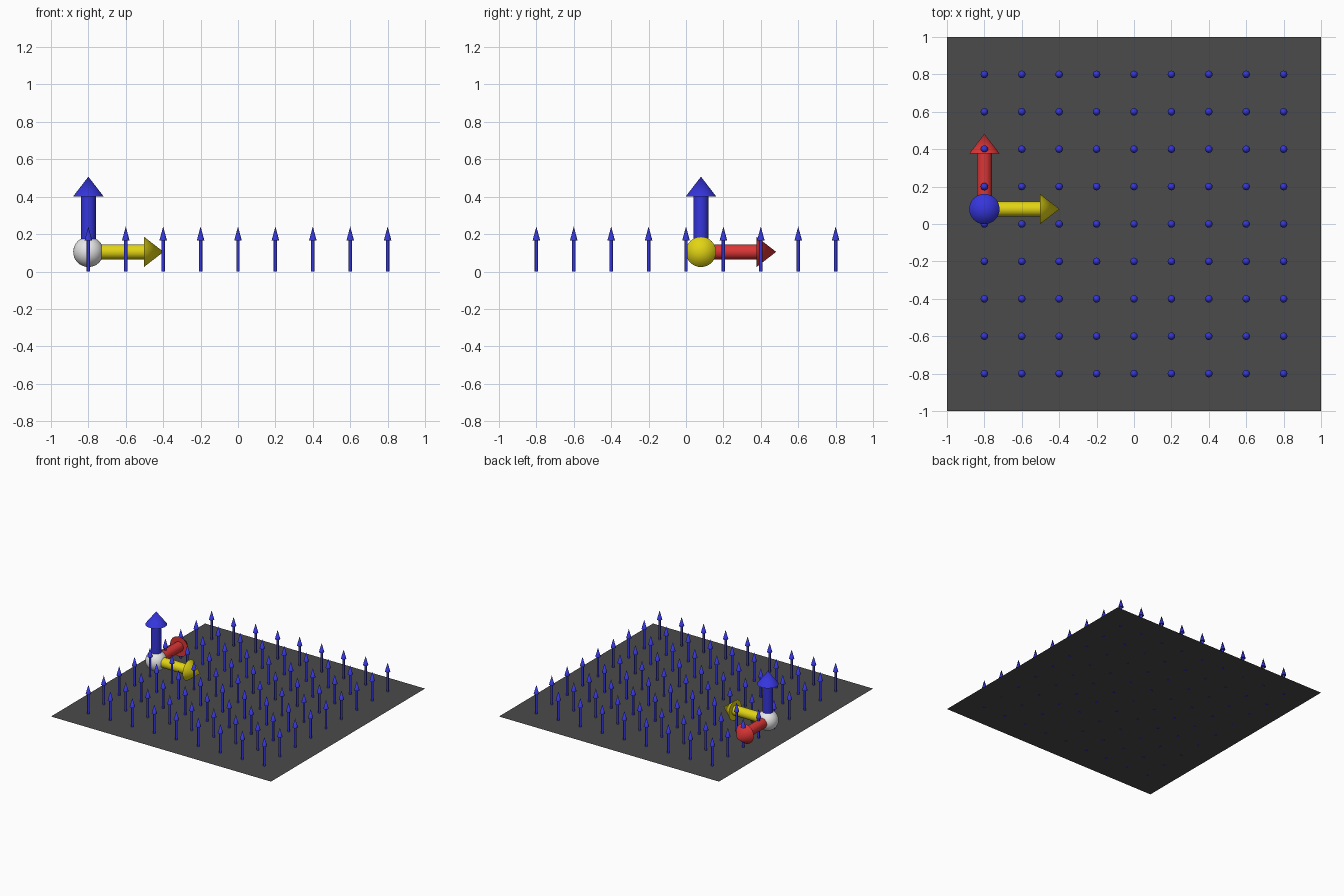
import bpy, bmesh, math
from mathutils import Matrix, Vector

if "Cube" in bpy.data.objects:
    bpy.data.objects.remove(bpy.data.objects["Cube"])


def material(name, rgb):
    m = bpy.data.materials.new(name)
    m.diffuse_color = (*rgb, 1)
    m.use_nodes = True
    m.node_tree.nodes["Principled BSDF"].inputs["Base Color"].default_value = m.diffuse_color
    return m


GREY = material("dark grey", (0.07, 0.07, 0.07))
BLUE = material("blue", (0.036, 0.036, 0.72))
RED = material("red", (0.72, 0.036, 0.036))
YELLOW = material("yellow", (0.76, 0.66, 0.007))
WHITE = material("white", (0.80, 0.80, 0.80))


def add_object(name, bm, mat, smooth=True):
    mesh = bpy.data.meshes.new(name)
    bm.to_mesh(mesh)
    bm.free()
    mesh.materials.append(mat)
    ob = bpy.data.objects.new(name, mesh)
    bpy.context.collection.objects.link(ob)
    if smooth:
        bpy.ops.object.select_all(action='DESELECT')
        bpy.context.view_layer.objects.active = ob
        ob.select_set(True)
        bpy.ops.object.shade_smooth_by_angle(angle=math.radians(40))
    return ob


def arrow(bm, start, direction, length, head, r_shaft, r_head, sides):
    """Cylinder shaft with a cone head, pointing from start along direction."""
    rot = Vector(direction).to_track_quat('Z', 'Y').to_matrix().to_4x4()
    place = Matrix.Translation(start) @ rot
    shaft = length - head
    bmesh.ops.create_cone(bm, cap_ends=True, segments=sides, radius1=r_shaft, radius2=r_shaft,
                          depth=shaft, matrix=place @ Matrix.Translation((0, 0, shaft / 2)))
    bmesh.ops.create_cone(bm, cap_ends=True, segments=sides, radius1=r_head, radius2=0,
                          depth=head, matrix=place @ Matrix.Translation((0, 0, shaft + head / 2)))


# Flat ground sheet, 2 x 2, just above the arrow feet
bm = bmesh.new()
bmesh.ops.create_grid(bm, x_segments=1, y_segments=1, size=1,
                      matrix=Matrix.Translation((0, 0, 0.003)))
add_object("base_sheet", bm, GREY, smooth=False)

# Field of 9 x 9 small upright arrows
bm = bmesh.new()
for i in range(-4, 5):
    for j in range(-4, 5):
        arrow(bm, (i * 0.2, j * 0.2, 0), (0, 0, 1), 0.24, 0.073, 0.009, 0.02, 16)
add_object("field_arrows", bm, BLUE)

# Axis marker: ball with three large arrows
CENTRE = (-0.8, 0.08, 0.105)
bm = bmesh.new()
bmesh.ops.create_uvsphere(bm, u_segments=32, v_segments=16, radius=0.081,
                          matrix=Matrix.Translation(CENTRE))
add_object("origin_ball", bm, WHITE)

for name, direction, mat in (("up_arrow", (0, 0, 1), BLUE),
                             ("back_arrow", (0, 1, 0), RED),
                             ("side_arrow", (1, 0, 0), YELLOW)):
    bm = bmesh.new()
    arrow(bm, CENTRE, direction, 0.402, 0.105, 0.04, 0.081, 32)
    add_object(name, bm, mat)
